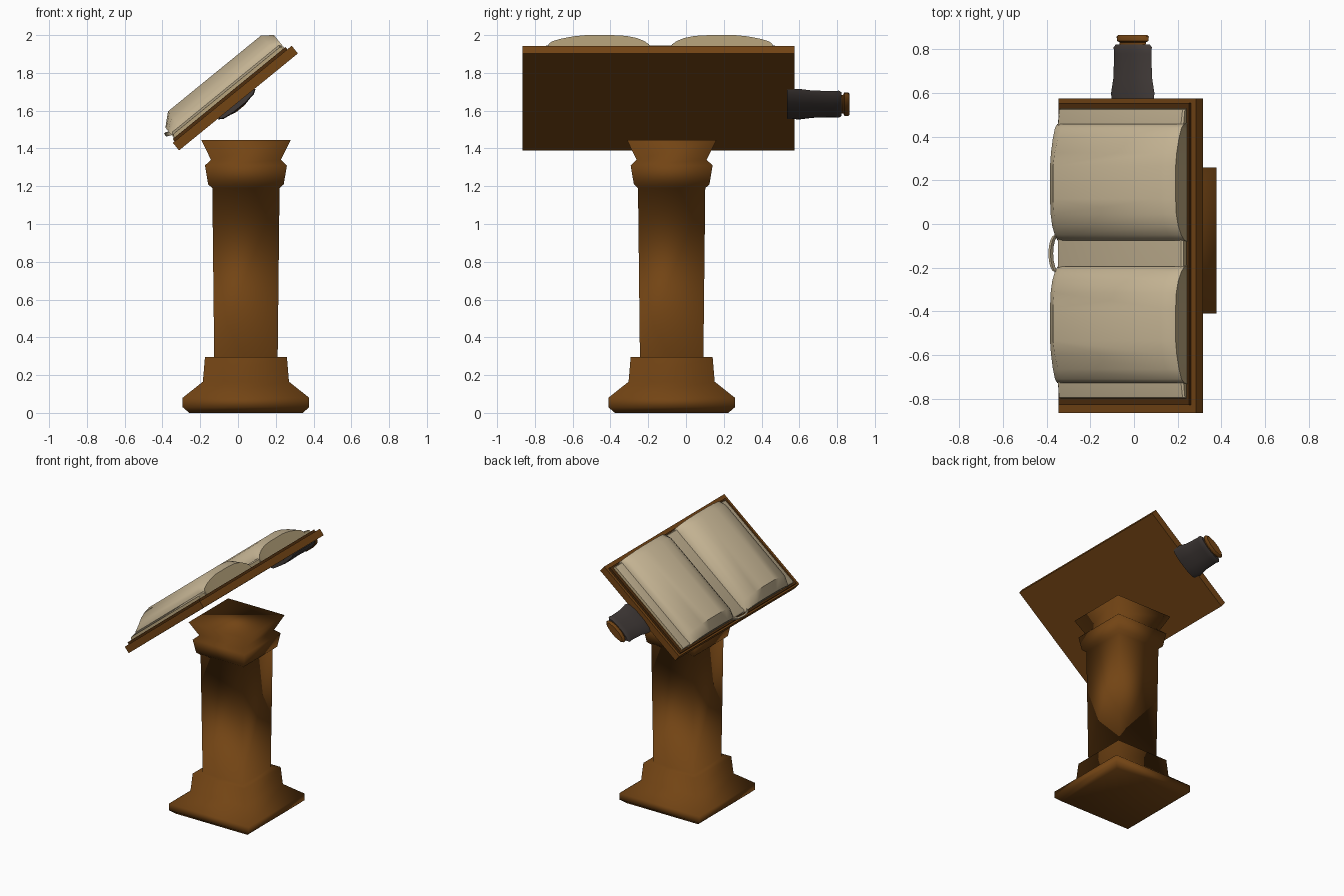
import bpy, bmesh, math
from mathutils import Matrix, Vector

if "Cube" in bpy.data.objects:
    bpy.data.objects.remove(bpy.data.objects["Cube"])


def material(name, rgb):
    m = bpy.data.materials.new(name)
    m.diffuse_color = (*rgb, 1)
    m.use_nodes = True
    m.node_tree.nodes["Principled BSDF"].inputs["Base Color"].default_value = m.diffuse_color
    return m


WOOD = material("brown wood", (0.17, 0.058, 0.007))
COVER = material("dark brown leather", (0.075, 0.026, 0.004))
PAGE = material("cream paper", (0.55, 0.45, 0.29))
EDGE = material("beige paper edge", (0.40, 0.31, 0.17))
GREY = material("dark grey", (0.052, 0.042, 0.039))

# Sloped desk frame: u runs up the slope, v is y, w is the board normal
A = math.radians(39.2)
C, S = math.cos(A), math.sin(A)
DESK = Matrix(((C, 0, -S, -0.345), (0, 1, 0, 0), (S, 0, C, 1.43), (0, 0, 0, 1)))


def loft(name, rings, mats, matrix=Matrix(), smooth=None, rule=None):
    """Skin equal-sized point rings and close both ends."""
    bm = bmesh.new()
    vs = [[bm.verts.new(matrix @ Vector(p)) for p in r] for r in rings]
    n = len(rings[0])
    for a, b in zip(vs, vs[1:]):
        for i in range(n):
            j = (i + 1) % n
            bm.faces.new((a[i], a[j], b[j], b[i]))
    bm.faces.new(vs[0])
    bm.faces.new(vs[-1])
    bmesh.ops.recalc_face_normals(bm, faces=bm.faces)
    if rule:
        inv = matrix.to_3x3().inverted()
        for f in bm.faces:
            f.material_index = rule(inv @ f.normal)
    me = bpy.data.meshes.new(name)
    bm.to_mesh(me)
    bm.free()
    for m in mats:
        me.materials.append(m)
    ob = bpy.data.objects.new(name, me)
    bpy.context.collection.objects.link(ob)
    if smooth:
        bpy.ops.object.select_all(action='DESELECT')
        ob.select_set(True)
        bpy.context.view_layer.objects.active = ob
        bpy.ops.object.shade_smooth_by_angle(angle=math.radians(smooth))
    return ob


def slab(name, u, v, w, mat):
    rings = [[(u[0], v[0], z), (u[1], v[0], z), (u[1], v[1], z), (u[0], v[1], z)] for z in w]
    return loft(name, rings, [mat], DESK)


# Square pillar with stepped foot and flared head: (height, half width)
profile = [(0, 0.30), (0.03, 0.335), (0.08, 0.335), (0.165, 0.228), (0.295, 0.217),
           (0.295, 0.168), (1.19, 0.178), (1.21, 0.20), (1.31, 0.217),
           (1.34, 0.185), (1.445, 0.237)]
corners = ((-1, -1), (1, -1), (1, 1), (-1, 1))
loft("pillar", [[(0.042 + h * a, -0.076 + h * b, z) for a, b in corners] for z, h in profile],
     [WOOD], smooth=120)

# Sloped board and the open book's cover
slab("board", (0, 0.812), (-0.865, 0.575), (-0.052, 0), WOOD)
slab("book_cover", (0.012, 0.782), (-0.83, 0.555), (0, 0.016), COVER)

# Lower leaves, a thin stepped layer under both halves
MID = -0.135
low = [(-0.665, 0.012), (-0.66, 0.034), (-0.59, 0.046), (0.59, 0.046), (0.66, 0.034), (0.665, 0.012)]
loft("lower_leaves", [[(u, MID + v, max(0.012, w * k)) for v, w in low]
                      for u, k in ((0.025, 0.8), (0.035, 1), (0.76, 1), (0.768, 0.8))],
     [PAGE, EDGE], DESK, smooth=40, rule=lambda n: 0 if n.z > 0.4 else 1)

# Arched page blocks, mirrored about the spine: (distance from spine, height)
arch = [(0.055, 0.015), (0.060, 0.055), (0.085, 0.088), (0.125, 0.118), (0.18, 0.138), (0.25, 0.145),
        (0.40, 0.145), (0.46, 0.134), (0.53, 0.11), (0.575, 0.085), (0.592, 0.06), (0.597, 0.015)]
ends = [(0.03, 0.1), (0.02, 0.6), (0.085, 1), (0.722, 1), (0.775, 0.71), (0.772, 0.1)]
for side, name in ((-1, "left_pages"), (1, "right_pages")):
    loft(name, [[(u, MID + side * v, max(0.015, w * k)) for v, w in arch] for u, k in ends],
         [PAGE, EDGE], DESK, smooth=40,
         rule=lambda n: 0 if n.z > 0.3 or abs(n.y) > 0.7 else 1)

# Rounded spine band looping out at the low end of the book
band = []
for i in range(9):
    t = math.pi * i / 8
    v, u, w = MID - 0.085 * math.cos(t), 0.028 - 0.028 * math.sin(t), 0.045 + 0.012 * math.sin(t)
    band.append([(u + a * 0.006, v, w + b * 0.010) for a, b in corners])
loft("spine_band", band, [PAGE], DESK, smooth=50)


# Flattened side grip with a brown cap: (y, half width, half thickness)
def flat_turned(name, rows, mat):
    rings = [[(0.392 + hu * math.cos(k * math.pi / 5), y, -0.056 + hw * math.sin(k * math.pi / 5))
              for k in range(10)] for y, hu, hw in rows]
    return loft(name, rings, [mat], DESK, smooth=40)


flat_turned("side_grip", [(0.535, 0.122, 0.022), (0.60, 0.128, 0.027), (0.67, 0.114, 0.025),
                          (0.78, 0.110, 0.025), (0.81, 0.113, 0.026), (0.822, 0.10, 0.022)], GREY)
flat_turned("grip_cap", [(0.81, 0.075, 0.018), (0.832, 0.078, 0.02), (0.838, 0.093, 0.031),
                         (0.858, 0.095, 0.032), (0.865, 0.085, 0.027)], WOOD)
